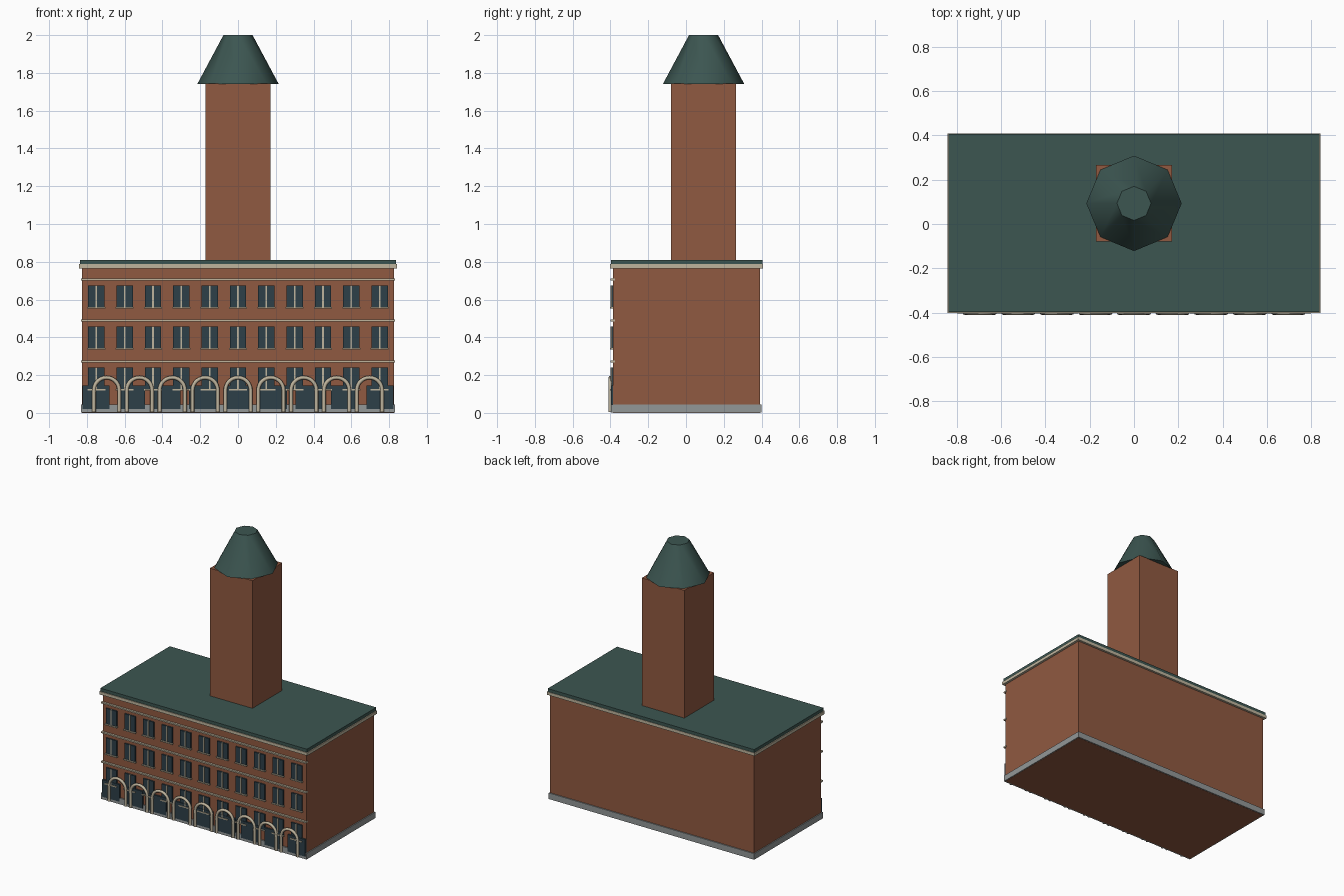
import bpy, bmesh, math

if "Cube" in bpy.data.objects:
    bpy.data.objects.remove(bpy.data.objects["Cube"])


def material(name, rgb):
    m = bpy.data.materials.new(name)
    m.diffuse_color = (*rgb, 1)
    m.use_nodes = True
    m.node_tree.nodes["Principled BSDF"].inputs["Base Color"].default_value = m.diffuse_color
    return m


BRICK = material("red brick", (0.28, 0.10, 0.052))
ROOF = material("green copper", (0.045, 0.092, 0.082))
STONE = material("pale stone", (0.52, 0.46, 0.34))
PLINTH = material("grey stone", (0.29, 0.31, 0.31))
GLASS = material("dark glass", (0.026, 0.050, 0.066))


def boxes(name, mat, extents):
    """One object made of boxes given as (x0, x1, y0, y1, z0, z1)."""
    bm = bmesh.new()
    for x0, x1, y0, y1, z0, z1 in extents:
        verts = bmesh.ops.create_cube(bm, size=1)["verts"]
        for v in verts:
            v.co.x = x1 if v.co.x > 0 else x0
            v.co.y = y1 if v.co.y > 0 else y0
            v.co.z = z1 if v.co.z > 0 else z0
    me = bpy.data.meshes.new(name)
    bm.to_mesh(me)
    bm.free()
    me.materials.append(mat)
    ob = bpy.data.objects.new(name, me)
    bpy.context.collection.objects.link(ob)
    return ob


# Main block
FRONT = -0.386
boxes("main_block", BRICK, [(-0.825, 0.825, FRONT, 0.392, 0, 0.77)])
boxes("plinth", PLINTH, [(-0.832, 0.832, -0.396, 0.40, 0.001, 0.045)])
boxes("cornice", STONE, [(-0.842, 0.842, -0.402, 0.408, 0.765, 0.787)])
boxes("roof_slab", ROOF, [(-0.836, 0.836, -0.397, 0.405, 0.787, 0.81)])

# Tower and its cap
TY, TR = 0.093, 0.172
boxes("tower", BRICK, [(-TR, TR, TY - TR, TY + TR, 0.80, 1.744)])
bpy.ops.mesh.primitive_cone_add(vertices=8, radius1=0.215, radius2=0.077,
                                depth=0.258, location=(0, TY, 1.871))
cap = bpy.context.object
cap.name = "tower_cap"
cap.data.materials.append(ROOF)
bpy.ops.object.shade_smooth_by_angle(angle=math.radians(50))

# Front string courses
boxes("string_courses", STONE,
      [(-0.83, 0.83, -0.401, FRONT + 0.01, z - 0.005, z + 0.005)
       for z in (0.273, 0.49, 0.707)])

# Windows: three rows of eleven
spots = [(-0.75 + 0.15 * i, z) for i in range(11) for z in (0.183, 0.40, 0.617)]
boxes("window_panes", GLASS,
      [(x - 0.043, x + 0.043, -0.395, FRONT + 0.002, z - 0.057, z + 0.057) for x, z in spots])
boxes("window_mullions", STONE,
      [(x - 0.004, x + 0.004, -0.399, FRONT, z - 0.057, z + 0.057) for x, z in spots])
boxes("window_sills", STONE,
      [(x - 0.048, x + 0.048, -0.403, FRONT, z - 0.064, z - 0.056) for x, z in spots])

# Ground-floor openings behind the arches
boxes("ground_openings", GLASS,
      [(x - 0.071, x + 0.071, -0.398, FRONT, 0.02, 0.145)
       for x in (0.188 * i for i in range(-4, 5))])

# Arcade: nine round tube arches
cu = bpy.data.curves.new("arches", "CURVE")
cu.dimensions = "3D"
cu.bevel_depth = 0.01
cu.bevel_resolution = 2
cu.use_fill_caps = True
R, SPRING = 0.067, 0.12
for i in range(-4, 5):
    x = 0.174 * i
    path = [(x - R, 0.005)]
    path += [(x - R * math.cos(a), SPRING + R * math.sin(a))
             for a in (math.pi * k / 14 for k in range(15))]
    path += [(x + R, 0.005)]
    sp = cu.splines.new("POLY")
    sp.points.add(len(path) - 1)
    for p, (px, pz) in zip(sp.points, path):
        p.co = (px, -0.40, pz, 1)
cu.materials.append(STONE)
arches = bpy.data.objects.new("arches", cu)
bpy.context.collection.objects.link(arches)
